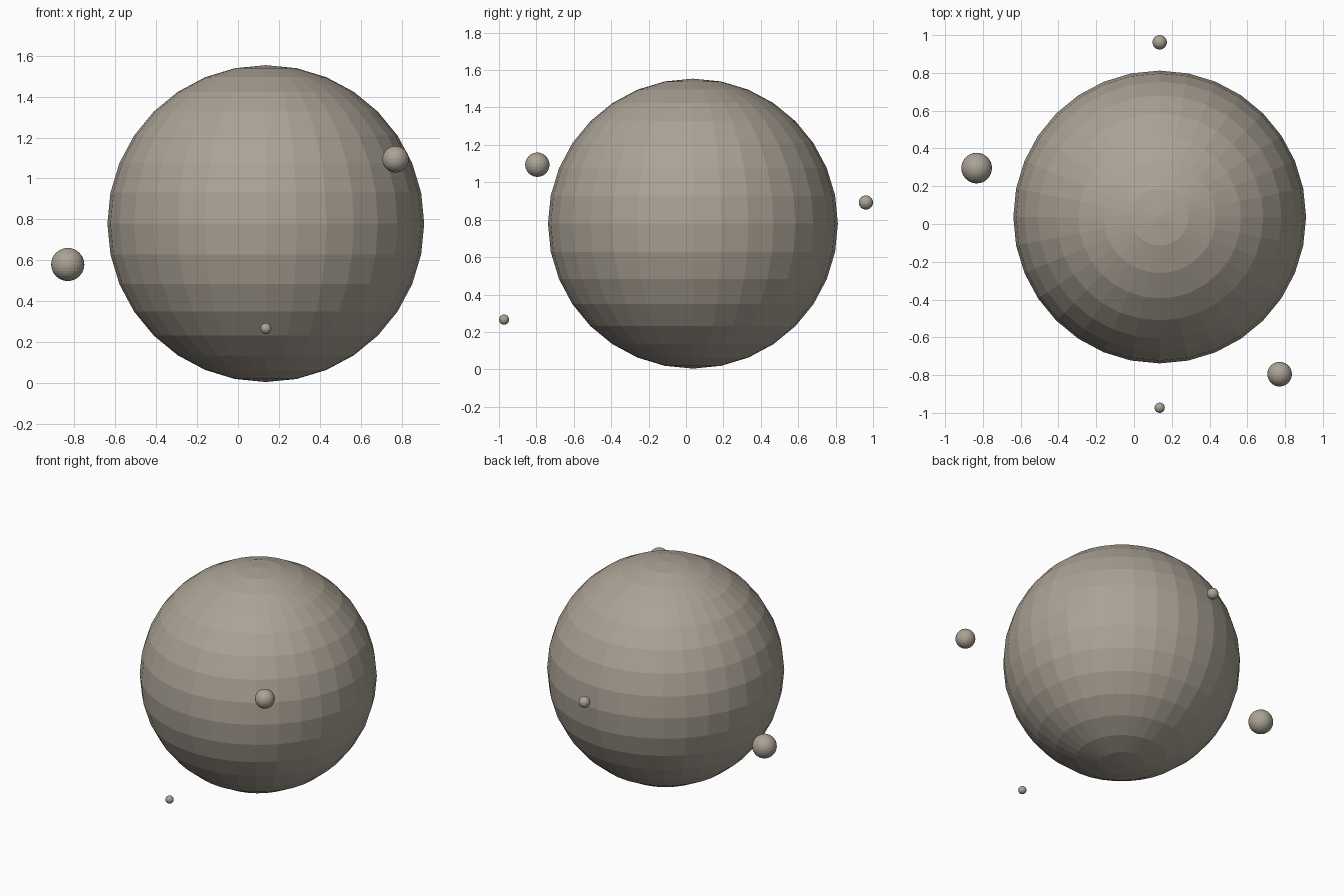
import bpy

if "Cube" in bpy.data.objects:
    bpy.data.objects.remove(bpy.data.objects["Cube"])

# One warm grey stone colour for everything
stone = bpy.data.materials.new("warm_grey_stone")
stone.diffuse_color = (0.41, 0.365, 0.305, 1.0)
stone.use_nodes = True
stone.node_tree.nodes["Principled BSDF"].inputs["Base Color"].default_value = stone.diffuse_color


def ball(name, centre, radius):
    """Flat-shaded 32 x 16 sphere."""
    bpy.ops.mesh.primitive_uv_sphere_add(
        segments=32, ring_count=16, radius=radius, location=centre)
    obj = bpy.context.object
    obj.name = name
    obj.data.materials.append(stone)
    bpy.ops.object.shade_flat()
    return obj


# Planet
ball("planet", (0.136, 0.037, 0.779), 0.775)

# Four moons around it, largest to smallest
moons = [
    ("moon_left", (-0.833, 0.296, 0.579), 0.081),
    ("moon_front_right", (0.771, -0.795, 1.094), 0.065),
    ("moon_back", (0.136, 0.962, 0.892), 0.038),
    ("moon_front", (0.136, -0.973, 0.266), 0.027),
]
for name, centre, radius in moons:
    ball(name, centre, radius)
